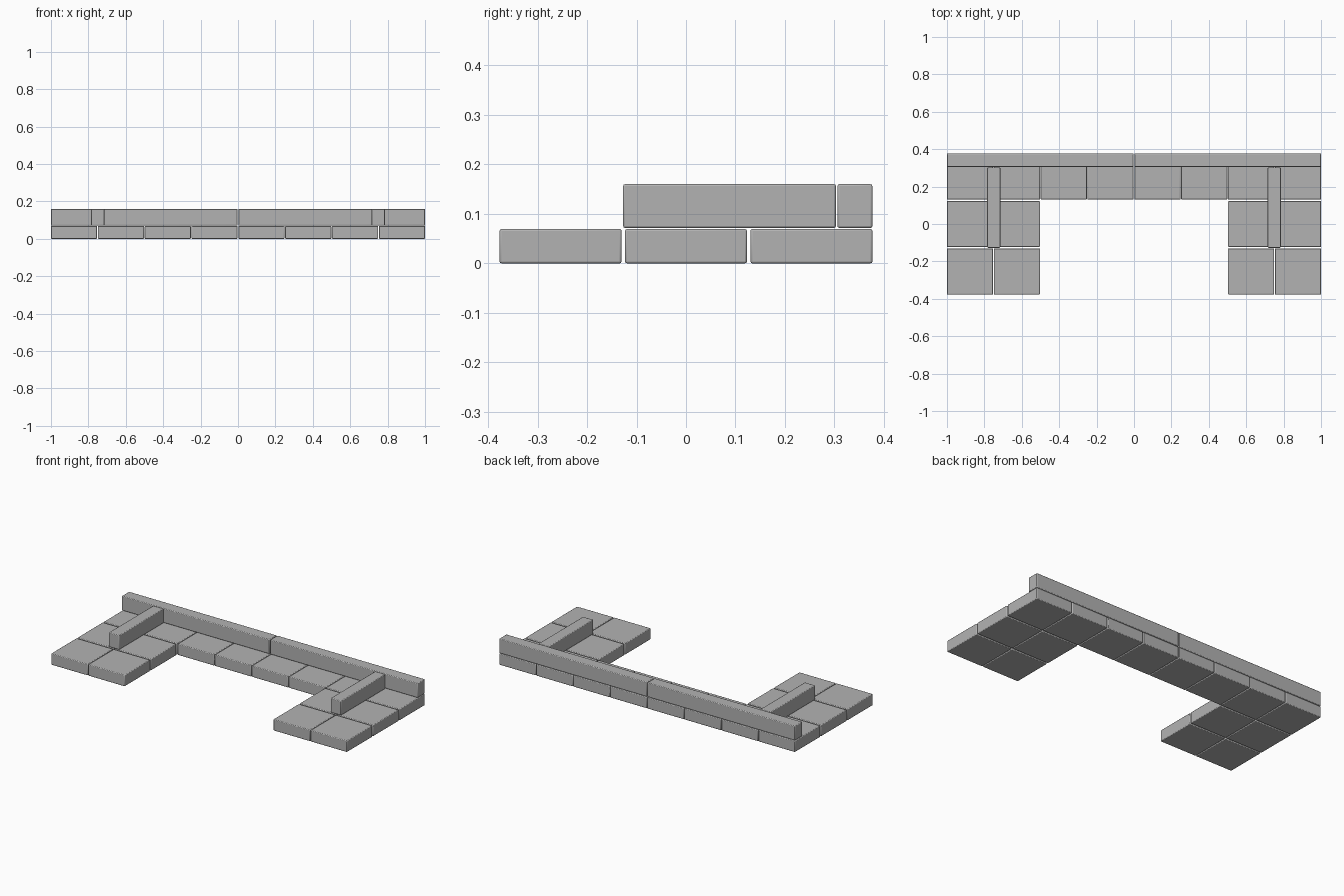
import bpy

if "Cube" in bpy.data.objects:
    bpy.data.objects.remove(bpy.data.objects["Cube"])

grey = bpy.data.materials.new("plain grey")
grey.diffuse_color = (0.45, 0.45, 0.45, 1)
grey.use_nodes = True
grey.node_tree.nodes["Principled BSDF"].inputs["Base Color"].default_value = grey.diffuse_color


def block(name, x0, x1, y0, y1, z0, z1):
    """Box between two corners with softly rounded edges."""
    bpy.ops.mesh.primitive_cube_add(
        size=1, location=((x0 + x1) / 2, (y0 + y1) / 2, (z0 + z1) / 2))
    ob = bpy.context.object
    ob.name = name
    ob.scale = (x1 - x0, y1 - y0, z1 - z0)
    bpy.ops.object.transform_apply(location=False, rotation=False, scale=True)
    ob.data.materials.append(grey)
    bev = ob.modifiers.new("soft edges", 'BEVEL')
    bev.width = 0.004
    bev.segments = 2
    bpy.ops.object.shade_smooth_by_angle()
    return ob


# Seat cushions: full back row of eight, two rows of two at each end
W, PX, PY = 0.2465, 0.2505, 0.2535
for row in range(3):
    for col in range(8):
        if row < 2 and 2 <= col <= 5:
            continue
        x = (col - 3.5) * PX
        y = (row - 1) * PY
        block(f"seat_cushion_{row}_{col}", x - W / 2, x + W / 2,
              y - W / 2, y + W / 2, 0, 0.0695)

# Backrests along the rear and an armrest on each wing
for side, s in (("left", -1), ("right", 1)):
    xs = sorted((s * 0.002, s * 1.0))
    block(f"backrest_{side}", *xs, 0.306, 0.3767, 0.0715, 0.16)
    xs = sorted((s * 0.715, s * 0.785))
    block(f"armrest_{side}", *xs, -0.127, 0.303, 0.0715, 0.16)
